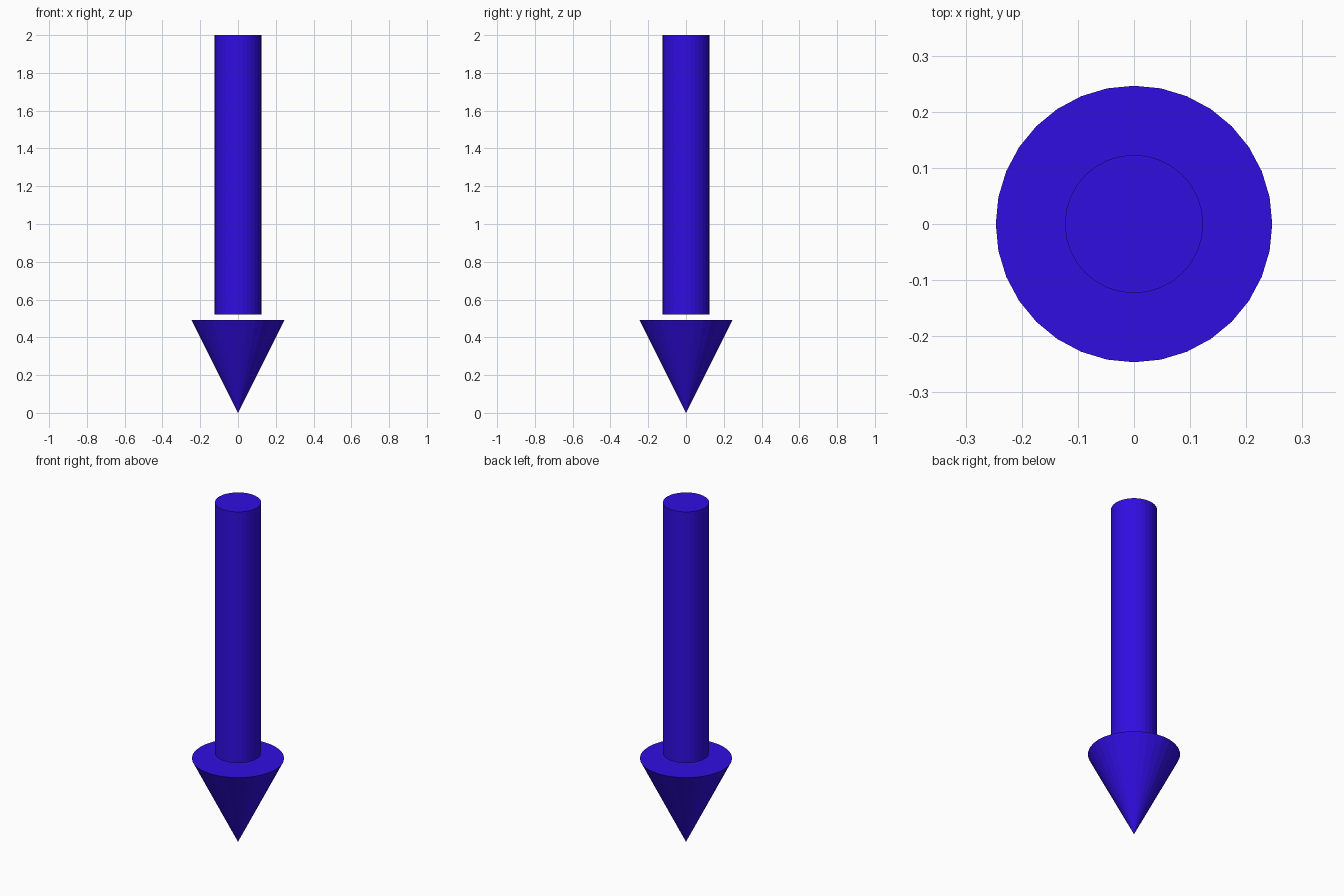
import bpy

if "Cube" in bpy.data.objects:
    bpy.data.objects.remove(bpy.data.objects["Cube"])

U = 0.2464      # base unit: head radius
SIDES = 32

blue = bpy.data.materials.new("blue")
blue.diffuse_color = (0.03, 0.004, 0.75, 1.0)
blue.use_nodes = True
blue.node_tree.nodes["Principled BSDF"].inputs["Base Color"].default_value = blue.diffuse_color


def round_part(name, r_bottom, r_top, z0, z1):
    """Capped cone or cylinder standing between two heights."""
    bpy.ops.mesh.primitive_cone_add(
        vertices=SIDES, radius1=r_bottom, radius2=r_top,
        depth=z1 - z0, location=(0, 0, (z0 + z1) / 2))
    obj = bpy.context.object
    obj.name = name
    obj.data.materials.append(blue)
    return obj


# Arrow head: cone with its tip on the ground
round_part("arrow_head", 0.0, U, 0.0, 2 * U)

# Shaft: floats just above the head
round_part("arrow_shaft", U / 2, U / 2, 2 - 6 * U, 2.0)
